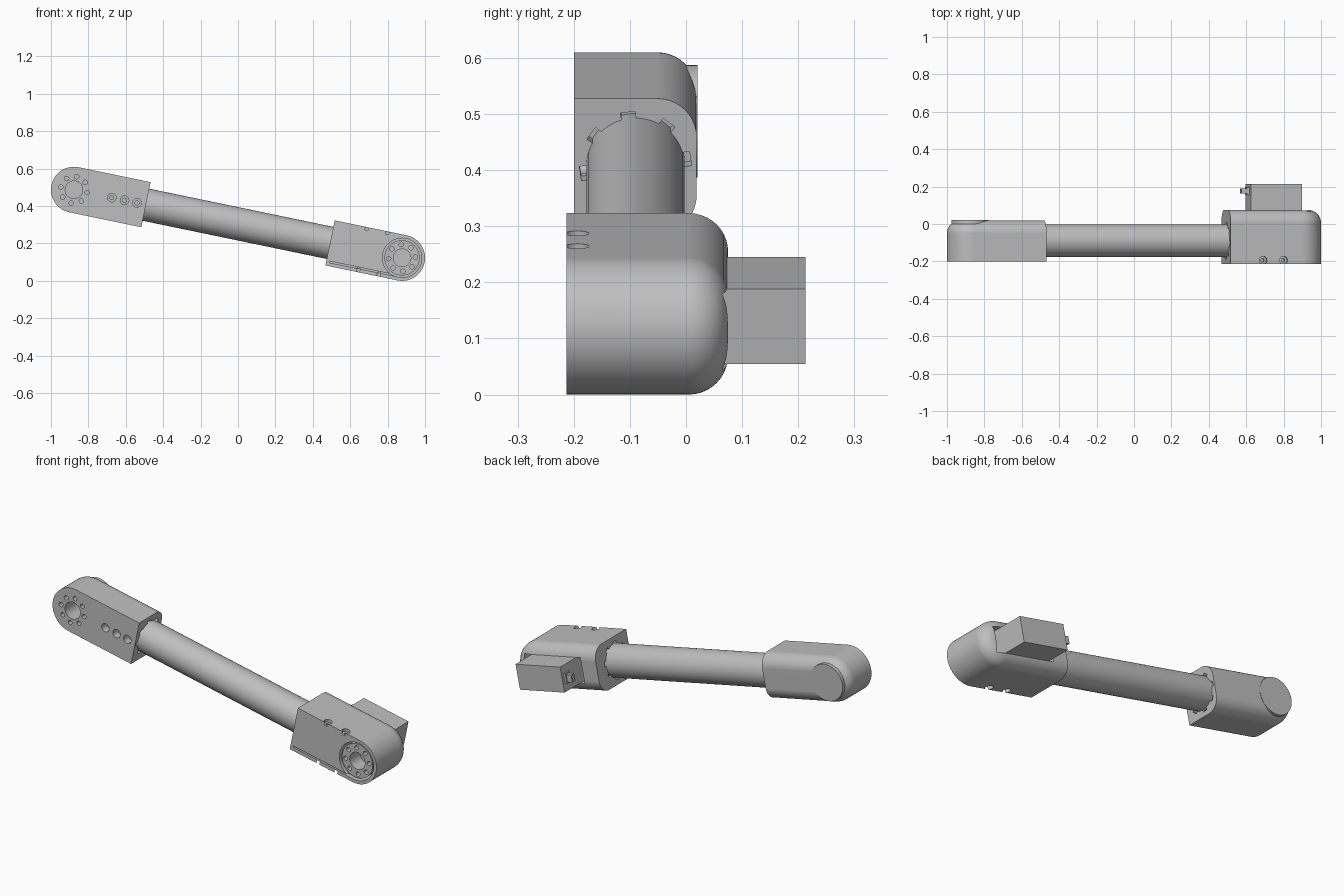
import bpy, bmesh, math
from mathutils import Matrix, Vector

if "Cube" in bpy.data.objects:
    bpy.data.objects.remove(bpy.data.objects["Cube"])

# Whole arm is built along x, then tilted about y
TILT = math.atan2(0.364, 1.754)
WORLD = Matrix.Translation((0, 0, 0.305)) @ Matrix.Rotation(TILT, 4, 'Y')
JOINT = 0.877 / math.cos(TILT)   # distance of each joint axis from the middle
R = 0.123                        # housing cap radius
LENGTH = 0.393                   # joint axis to open end
TUBE_Y, TUBE_R = -0.09, 0.0875

grey = bpy.data.materials.new("plain grey")
grey.diffuse_color = (0.52, 0.52, 0.52, 1)
grey.use_nodes = True
grey.node_tree.nodes["Principled BSDF"].inputs["Base Color"].default_value = (0.52, 0.52, 0.52, 1)


def make(name, bm):
    bmesh.ops.recalc_face_normals(bm, faces=bm.faces)
    mesh = bpy.data.meshes.new(name)
    bm.to_mesh(mesh)
    bm.free()
    mesh.transform(WORLD)
    mesh.materials.append(grey)
    obj = bpy.data.objects.new(name, mesh)
    bpy.context.scene.collection.objects.link(obj)
    return obj


def cylinder(name, start, end, radius, segments=48):
    start, end = Vector(start), Vector(end)
    axis = end - start
    place = Matrix.Translation((start + end) / 2) @ axis.to_track_quat('Z', 'Y').to_matrix().to_4x4()
    bm = bmesh.new()
    bmesh.ops.create_cone(bm, cap_ends=True, segments=segments, radius1=radius,
                          radius2=radius, depth=axis.length, matrix=place)
    return make(name, bm)


def box(name, low, high, turn=Matrix()):
    low, high = Vector(low), Vector(high)
    bm = bmesh.new()
    place = turn @ Matrix.Translation((low + high) / 2) @ Matrix.Diagonal((*(high - low), 1))
    bmesh.ops.create_cube(bm, size=1, matrix=place)
    return make(name, bm)


def housing(name, joint, side, front, back, fillet=0.07, steps=10, arc=36):
    """Round-nosed block with a filleted back edge and a flat open end."""
    layers = [(front, R)]
    for i in range(steps + 1):
        a = math.pi / 2 * i / steps
        layers.append((back - fillet + fillet * math.sin(a), R - fillet + fillet * math.cos(a)))
    bm = bmesh.new()
    rings = []
    for y, r in layers:
        pts = [(-side * LENGTH, -r)]
        for i in range(arc + 1):
            a = -math.pi / 2 + math.pi * i / arc
            pts.append((side * r * math.cos(a), r * math.sin(a)))
        pts.append((-side * LENGTH, r))
        rings.append([bm.verts.new((joint + x, y, z)) for x, z in pts])
    for lower, upper in zip(rings, rings[1:]):
        for i in range(len(lower)):
            j = (i + 1) % len(lower)
            bm.faces.new((lower[i], lower[j], upper[j], upper[i]))
    bm.faces.new(rings[0])
    bm.faces.new(rings[-1])
    return make(name, bm)


def cut(obj, cutters):
    for c in cutters:
        mod = obj.modifiers.new("cut", 'BOOLEAN')
        mod.object = c
        mod.operation = 'DIFFERENCE'
        mod.solver = 'EXACT'
    graph = bpy.context.evaluated_depsgraph_get()
    mesh = bpy.data.meshes.new_from_object(obj.evaluated_get(graph))
    obj.modifiers.clear()
    obj.data = mesh


def discard(cutters):
    for c in cutters:
        bpy.data.objects.remove(c)


def bolt_circle(joint, front, depth, offset):
    """Centre bore surrounded by eight small holes."""
    tools = [cylinder("bore_cutter", (joint, front - 0.01, 0), (joint, front + 0.12, 0), 0.047)]
    for i in range(8):
        a = math.radians(offset + 45 * i)
        x, z = joint + 0.072 * math.cos(a), 0.072 * math.sin(a)
        tools.append(cylinder("hole_cutter", (x, front - 0.01, z), (x, front + depth, z), 0.012, 20))
    return tools


def socket_slots(end, side):
    """Small keyways around the tube where it enters a housing."""
    tools = []
    for i in range(8):
        turn = (Matrix.Translation((end, TUBE_Y, 0))
                @ Matrix.Rotation(math.radians(45 * i + 8), 4, 'X'))
        tools.append(box("slot_cutter", (-0.04, -0.013, 0.07), (0.04, 0.013, 0.099), turn))
    return tools


# Housings and tube
left_x, right_x = -JOINT, JOINT
upper = housing("upper_housing", left_x, -1, -0.2, 0.019)
lower = housing("lower_housing", right_x, 1, -0.213, 0.075)
tube = cylinder("tube", (left_x + 0.15, TUBE_Y, 0), (right_x - 0.315, TUBE_Y, 0), TUBE_R, 64)

# Upper housing: bolt circle, tube screws, rear bearing cap
tools = bolt_circle(left_x, -0.2, 0.04, 0) + socket_slots(left_x + LENGTH, 1)
screws = []
for u in (0.206, 0.276, 0.344):
    x = left_x + u
    screws.append(cylinder("screw_cutter", (x, -0.25, 0), (x, -0.155, 0), 0.023, 32))
    screws.append(cylinder("screw_cutter", (x, -0.25, 0), (x, -0.12, 0), 0.011, 20))
cut(upper, tools + screws)
cut(tube, screws)
discard(tools + screws)
bearing_cap = cylinder("bearing_cap", (left_x, -0.06, 0), (left_x, 0.0205, 0), 0.1, 64)

# Lower housing: horn recess, motor pocket, front slit, side screw holes
tools = socket_slots(right_x - LENGTH, -1)
tools.append(cylinder("recess_cutter", (right_x, -0.25, 0), (right_x, -0.1, 0), 0.105, 64))
tools.append(box("pocket_cutter", (right_x - 0.3, -0.04, -0.069), (right_x + 0.057, 0.2, 0.069)))
tools.append(box("slit_cutter", (right_x - 0.375, -0.25, -0.104), (right_x - 0.01, -0.19, -0.096)))
for u in (-0.216, -0.104):
    for s in (-1, 1):
        x, y = right_x + u, -0.194
        tools.append(cylinder("side_cutter", (x, y, s * 0.15), (x, y, s * 0.106), 0.021, 32))
        tools.append(cylinder("side_cutter", (x, y, s * 0.15), (x, y, s * 0.09), 0.009, 20))
cut(lower, tools)
discard(tools)

# Output horn in the recess
horn = cylinder("output_horn", (right_x, -0.205, 0), (right_x, -0.09, 0), 0.094, 64)
tools = bolt_circle(right_x, -0.205, 0.04, 15)
tools[0].data.transform(Matrix.Translation((0, -0.03, 0)))
cut(horn, tools)
discard(tools)

# Motor block with its cable connector
motor = box("motor_block", (right_x - 0.272, -0.04, -0.0685), (right_x + 0.008, 0.213, 0.0685))
plug_x = right_x - 0.272
flange = box("connector_flange", (plug_x - 0.012, 0.155, -0.028), (plug_x + 0.005, 0.197, 0.028))
plug = box("connector", (plug_x - 0.042, 0.163, -0.02), (plug_x + 0.005, 0.19, 0.02))
tools = [box("plug_cutter", (plug_x - 0.06, 0.169, -0.012), (plug_x - 0.015, 0.184, 0.012))]
cut(plug, tools)
discard(tools)

# Smooth round surfaces, keep hard edges
for obj in (upper, lower, tube, bearing_cap, horn, motor, flange, plug):
    obj.data.shade_smooth()
    obj.data.set_sharp_from_angle(angle=math.radians(30))
    mod = obj.modifiers.new("normals", 'WEIGHTED_NORMAL')
    mod.keep_sharp = True
